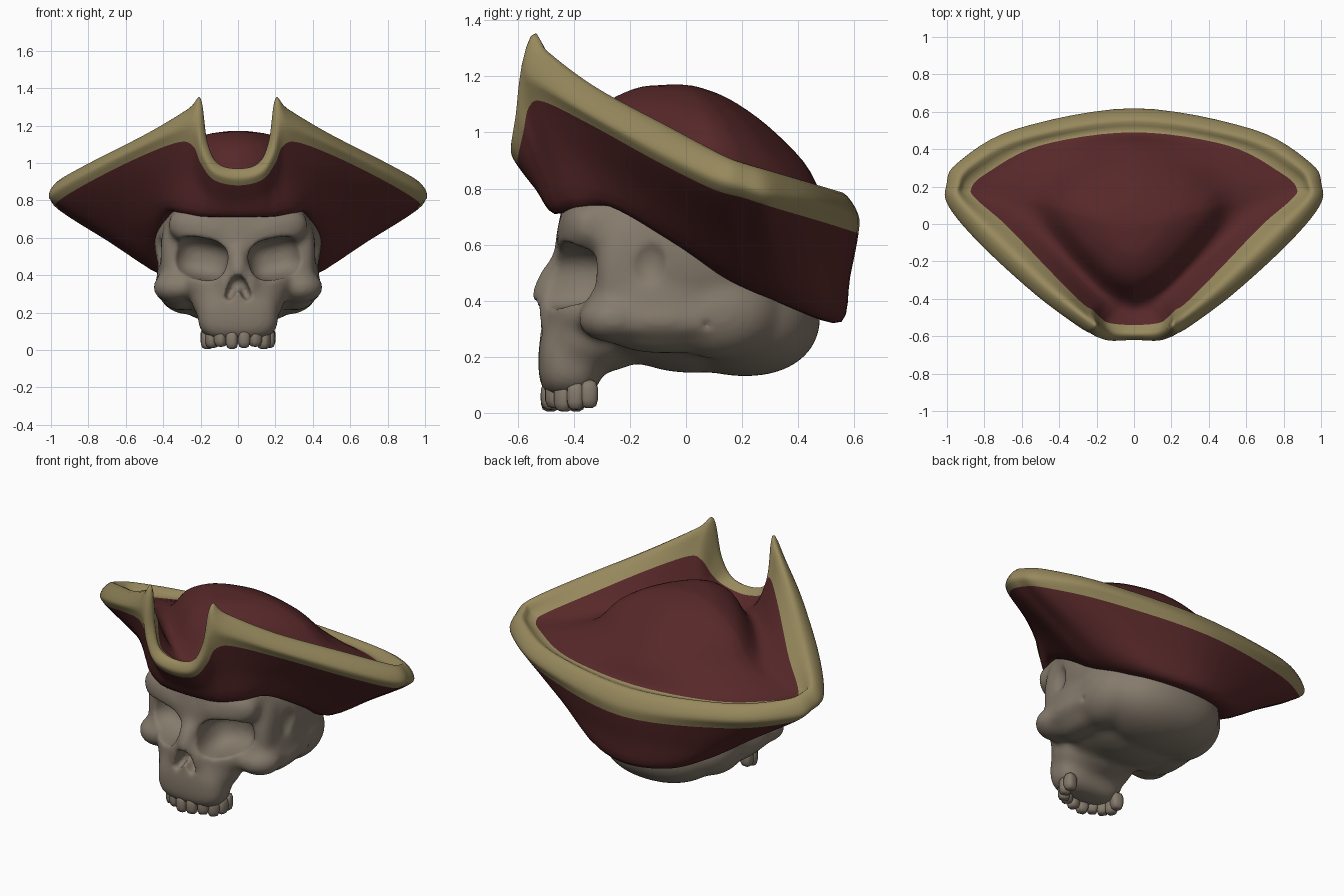
import bpy, bmesh, math
from mathutils import Vector, Matrix

if "Cube" in bpy.data.objects:
    bpy.data.objects.remove(bpy.data.objects["Cube"])


def material(name, rgb):
    m = bpy.data.materials.new(name)
    m.diffuse_color = (*rgb, 1)
    m.use_nodes = True
    m.node_tree.nodes["Principled BSDF"].inputs["Base Color"].default_value = m.diffuse_color
    return m


BONE = material("bone", (0.235, 0.195, 0.15))
RED = material("red_cloth", (0.095, 0.021, 0.022))
GOLD = material("gold_trim", (0.31, 0.25, 0.11))


def add_object(name, bm, mats):
    mesh = bpy.data.meshes.new(name)
    bm.to_mesh(mesh)
    bm.free()
    for m in mats:
        mesh.materials.append(m)
    mesh.polygons.foreach_set("use_smooth", [True] * len(mesh.polygons))
    ob = bpy.data.objects.new(name, mesh)
    bpy.context.collection.objects.link(ob)
    return ob


def blob(bm, c, r, p=2.0, rx=0, ry=0, rz=0, seg=32):
    """Superellipsoid: p = 2 is an ellipsoid, higher is boxier."""
    new = bmesh.ops.create_uvsphere(bm, u_segments=seg, v_segments=seg // 2, radius=1)["verts"]
    M = (Matrix.Translation(c) @ Matrix.Rotation(rz, 4, 'Z') @ Matrix.Rotation(ry, 4, 'Y')
         @ Matrix.Rotation(rx, 4, 'X') @ Matrix.Diagonal((*r, 1)))
    for v in new:
        n = sum(abs(k) ** p for k in v.co) ** (1 / p)
        v.co = M @ (v.co / n)


def pair(bm, c, r, p=2.0, rx=0, ry=0, rz=0):
    for s in (1, -1):
        blob(bm, (c[0] * s, c[1], c[2]), r, p, rx, ry * s, rz * s)


# ---- skull masses
bm = bmesh.new()
blob(bm, (0, 0.03, 0.58), (0.45, 0.5, 0.44))                 # cranium
blob(bm, (0, 0.21, 0.34), (0.36, 0.27, 0.21), 2.2)           # back of the base
blob(bm, (0, -0.08, 0.32), (0.31, 0.28, 0.14), 2.5)          # base
blob(bm, (0, -0.23, 0.68), (0.37, 0.22, 0.13), 2.9)          # forehead
blob(bm, (0, -0.19, 0.5), (0.37, 0.21, 0.24), 2.7)           # face core
blob(bm, (0, -0.34, 0.35), (0.29, 0.165, 0.13), 2.1)         # mid face
blob(bm, (0, -0.36, 0.27), (0.25, 0.16, 0.14), 2.3)          # above the jaw
blob(bm, (0, -0.415, 0.185), (0.215, 0.112, 0.135), 3.2)     # upper jaw
blob(bm, (0, -0.27, 0.27), (0.22, 0.13, 0.12))               # behind the jaw
blob(bm, (0, -0.47, 0.475), (0.055, 0.06, 0.13), 2, rx=-0.55)  # nose bridge
pair(bm, (0.06, -0.46, 0.35), (0.06, 0.07, 0.1))             # nose sides
pair(bm, (0.19, -0.365, 0.645), (0.19, 0.09, 0.1), 2.4, ry=-0.22, rz=0.18)  # brow
pair(bm, (0.355, -0.22, 0.5), (0.06, 0.1, 0.21), 2.2)        # outer eye rim
pair(bm, (0.33, -0.26, 0.335), (0.125, 0.125, 0.085), 2.1, rz=0.6)  # cheek bone
pair(bm, (0.4, -0.09, 0.33), (0.05, 0.25, 0.06))             # cheek arch
pair(bm, (0.31, -0.08, 0.38), (0.125, 0.27, 0.17), 2.2)      # fill behind the arch
pair(bm, (0.28, 0.12, 0.36), (0.16, 0.22, 0.17))             # bone behind the ear
pair(bm, (0.38, 0.06, 0.33), (0.05, 0.06, 0.07))             # ear bump
skull = add_object("skull", bm, [BONE])

# ---- hollows cut out of the skull
bm = bmesh.new()
pair(bm, (0.212, -0.47, 0.49), (0.155, 0.22, 0.112), 2.8, ry=-0.2, rz=0.12)  # eye sockets
pair(bm, (0.03, -0.54, 0.33), (0.028, 0.1, 0.075), 2.5, ry=-0.4)     # nose
pair(bm, (0.495, -0.14, 0.53), (0.1, 0.09, 0.12))                    # temples
pair(bm, (0.44, 0.075, 0.315), (0.035, 0.02, 0.022))                 # ear holes
cutter = add_object("skull_cutter", bm, [BONE])
cutter.hide_render = True


def remesh(ob, size):
    m = ob.modifiers.new("remesh", 'REMESH')
    m.mode = 'VOXEL'
    m.voxel_size = size
    m.use_smooth_shade = True


def smooth(ob, steps):
    m = ob.modifiers.new("soften", 'SMOOTH')
    m.factor, m.iterations = 0.5, steps


def apply_all(ob):
    bpy.context.view_layer.objects.active = ob
    for m in list(ob.modifiers):
        bpy.ops.object.modifier_apply(modifier=m.name)


remesh(cutter, 0.014)
apply_all(cutter)
remesh(skull, 0.014)
smooth(skull, 28)
cut = skull.modifiers.new("hollows", 'BOOLEAN')
cut.operation, cut.solver, cut.object = 'DIFFERENCE', 'EXACT', cutter
remesh(skull, 0.012)
smooth(skull, 4)
apply_all(skull)
bpy.data.objects.remove(cutter)

# ---- teeth along a U-shaped arch
bm = bmesh.new()
for i in range(10):
    a = math.radians(-99 + 22 * i)
    drop = (0.012, 0.0, 0.006)[i % 3]
    blob(bm, (0.168 * math.sin(a), -0.365 - 0.12 * math.cos(a), 0.055 + drop),
         (0.031, 0.034, 0.05), 3.5, rz=a, seg=16)
add_object("teeth", bm, [BONE])

# ---- hat: guide lines from front centre round the right side to back centre
hem = [(0, -.47, .71), (.11, -.47, .713), (.17, -.46, .715), (.22, -.445, .72),
       (.31, -.39, .735), (.385, -.27, .735), (.455, -.05, .61), (.475, .12, .50),
       (.46, .22, .45), (.4, .36, .395), (.25, .495, .345), (0, .555, .325)]
band_low = [(0, -.6, .88), (.13, -.6, .91), (.2, -.58, 1.0), (.24, -.56, 1.09),
            (.32, -.51, 1.11), (.53, -.345, 1.03), (.79, -.11, .9), (.955, .09, .8),
            (.965, .21, .765), (.91, .32, .73), (.6, .49, .68), (0, .615, .64)]
rim = [(0, -.59, .97), (.11, -.585, 1.0), (.165, -.565, 1.12), (.2, -.54, 1.345),
       (.265, -.495, 1.29), (.48, -.32, 1.16), (.75, -.06, 1.02), (.93, .13, .92),
       (.94, .21, .89), (.88, .31, .86), (.6, .46, .815), (0, .56, .785)]
band_in = [(0, -.54, .94), (.13, -.53, .97), (.18, -.5, 1.03), (.22, -.46, 1.12),
           (.28, -.42, 1.14), (.45, -.25, 1.07), (.68, -.01, .95), (.84, .13, .86),
           (.87, .19, .83), (.79, .27, .815), (.5, .42, .79), (0, .49, .78)]
crown_base = [(0, -.44, .9), (.06, -.43, .9), (.11, -.41, .91), (.16, -.38, .92),
              (.22, -.33, .93), (.36, -.18, .935), (.48, -.03, .91), (.545, .08, .885),
              (.55, .15, .88), (.5, .23, .88), (.33, .34, .888), (0, .42, .895)]
hem, band_low, rim, band_in, crown_base = (
    [Vector(p) for p in line] for line in (hem, band_low, rim, band_in, crown_base))

tuck = [Vector((p.x * .75, p.y * .75, p.z + .03)) for p in hem]
side = [a.lerp(b, 0.5) for a, b in zip(hem, band_low)]
bulge = []
for a, b in zip(band_low, rim):
    m = a.lerp(b, 0.5)
    out = Vector((m.x * 0.5, m.y - 0.2, 0)).normalized()
    bulge.append(m + out * (0.025 + 0.022 * min(1, m.x / 0.4)))
top = Vector((0, -0.02, 1.17))


def crown(t):
    ring = []
    for p in crown_base:
        q = p.lerp(top, t)
        q.z = p.z + (top.z - p.z) * (1 - (1 - t) ** (2.45 - 1.5 * p.y))
        ring.append(q)
    return ring


rings = [tuck, hem, side, band_low, bulge, rim, band_in, crown_base] + [crown(t) for t in (.3, .6, .85, 1)]


def spline(pts, n, closed):
    """Smooth curve through the points, n steps per span."""
    k, out = len(pts), []
    get = (lambda i: pts[i % k]) if closed else (lambda i: pts[max(0, min(k - 1, i))])
    for i in range(k if closed else k - 1):
        a, b, c, d = (get(i + j) for j in (-1, 0, 1, 2))
        for s in range(n):
            t = s / n
            out.append(0.5 * (2 * b + (c - a) * t + (2 * a - 5 * b + 4 * c - d) * t * t
                              + (3 * b - a - 3 * c + d) * t ** 3))
    return out if closed else out + [pts[-1]]


STEP = 4
loops = []
for ring in rings:
    mirrored = [Vector((-p.x, p.y, p.z)) for p in reversed(ring[1:-1])]
    loops.append(spline(ring + mirrored, 6, True))
columns = [spline(list(col), STEP, False) for col in zip(*loops)]

bm = bmesh.new()
grid = [[bm.verts.new(p) for p in col] for col in columns]
for i, col in enumerate(grid):
    nxt = grid[(i + 1) % len(grid)]
    for j in range(len(col) - 1):
        f = bm.faces.new((col[j], nxt[j], nxt[j + 1], col[j + 1]))
        f.material_index = 1 if 3 <= j // STEP <= 5 else 0
bmesh.ops.remove_doubles(bm, verts=bm.verts, dist=1e-5)
bmesh.ops.recalc_face_normals(bm, faces=bm.faces)
add_object("three_cornered_hat", bm, [RED, GOLD])
